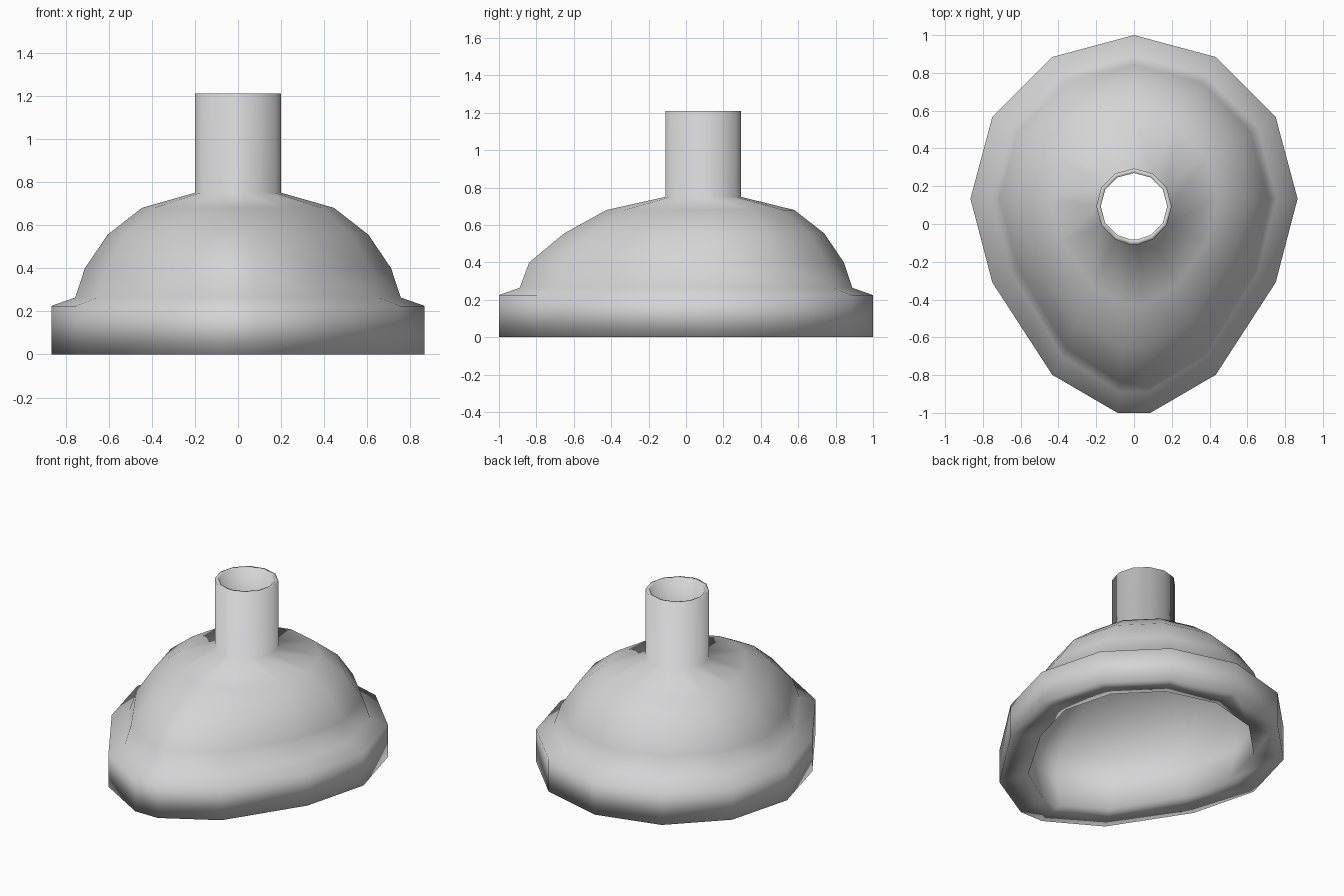
import bpy, bmesh, math

cube = bpy.data.objects.get("Cube")
if cube:
    bpy.data.objects.remove(cube, do_unlink=True)

# Plain grey material
grey = bpy.data.materials.new("light grey")
grey.use_nodes = True
grey.diffuse_color = (0.66, 0.66, 0.67, 1)
grey.node_tree.nodes["Principled BSDF"].inputs["Base Color"].default_value = (0.66, 0.66, 0.67, 1)

SIDES = 13
# Angle from the back, and how much of the front pull each point takes
PULL = [(30, 0), (60, 0), (90, 0), (120, 0.04), (150, 0.68)]


def teardrop(r, shift, cy):
    """Half-round back with a front pulled towards -y and cut to a blunt tip."""
    half = [(r * math.sin(math.radians(a)), cy + r * math.cos(math.radians(a)) - k * shift)
            for a, k in PULL]
    half.append((0.1 * r, cy - r - shift))
    return [(0, cy + r)] + half + [(-x, y) for x, y in reversed(half)]


# Rings as radius, height, front pull: outer dome, tube, then back down inside
outer_dome = [(0.866, 0.0, 0.268), (0.866, 0.225, 0.268), (0.755, 0.264, 0.268),
              (0.71, 0.40, 0.262), (0.605, 0.555, 0.18), (0.445, 0.68, 0.114)]
tube = [(0.2, 0.75, 0.004), (0.2, 1.21, 0.004),
        (0.176, 1.21, 0.0), (0.176, 0.732, 0.0)]
inner_dome = [(0.435, 0.66, 0.112), (0.588, 0.54, 0.18), (0.688, 0.392, 0.258),
              (0.718, 0.25, 0.264), (0.675, 0.02, 0.262)]

rings = [(teardrop(r, s, 0.134), z) for r, z, s in outer_dome]
rings += [(teardrop(r, s, 0.094), z) for r, z, s in tube]
rings += [(teardrop(r, s, 0.134), z) for r, z, s in inner_dome]

# Skin the closed run of rings
bm = bmesh.new()
loops = [[bm.verts.new((x, y, z)) for x, y in pts] for pts, z in rings]
for k, a in enumerate(loops):
    b = loops[(k + 1) % len(loops)]
    for i in range(SIDES):
        j = (i + 1) % SIDES
        bm.faces.new((a[i], a[j], b[j], b[i])).smooth = True
bmesh.ops.recalc_face_normals(bm, faces=bm.faces)

mesh = bpy.data.meshes.new("mask_shell")
bm.to_mesh(mesh)
bm.free()
mesh.materials.append(grey)
shell = bpy.data.objects.new("mask_shell", mesh)
bpy.context.collection.objects.link(shell)
